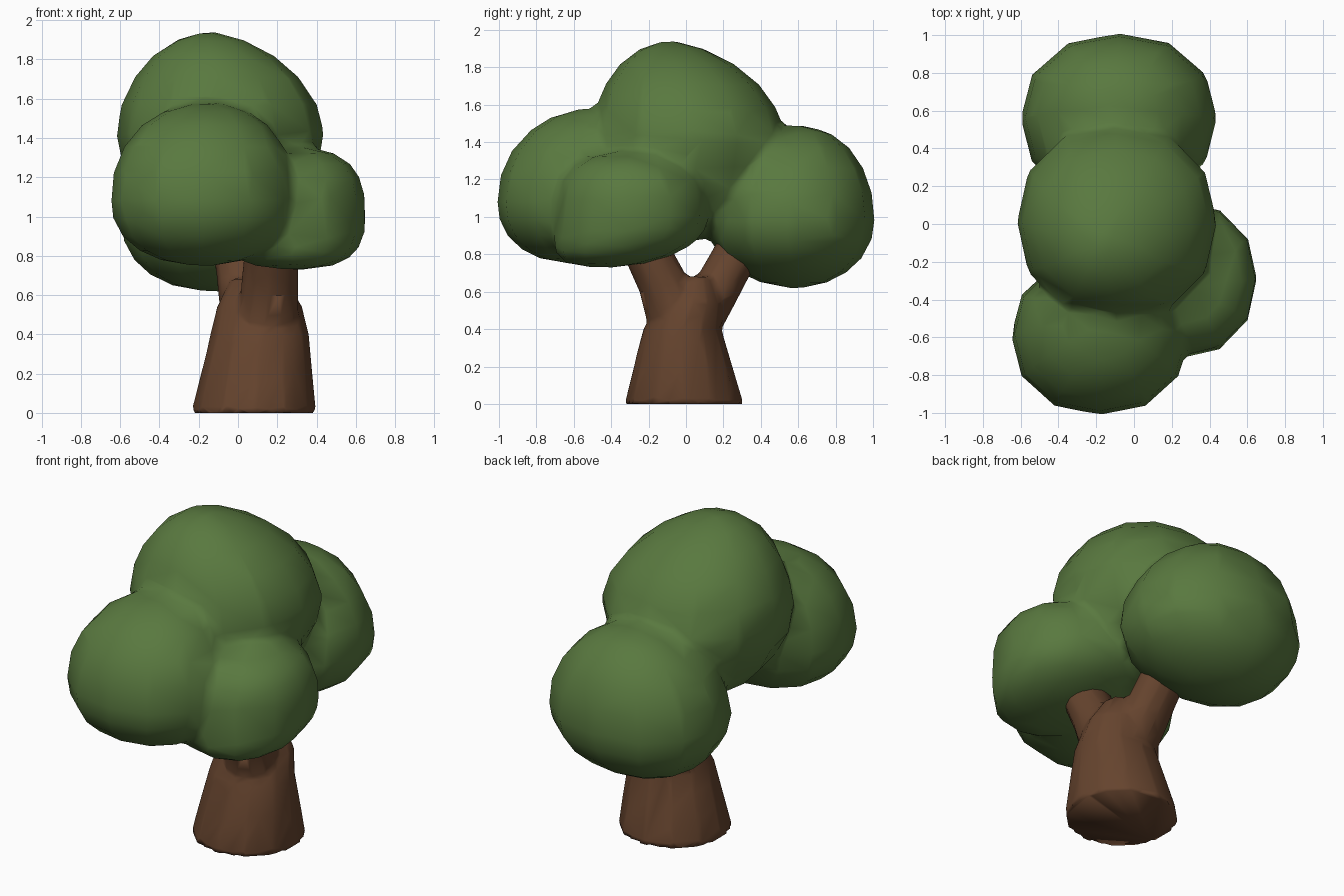
import bpy, bmesh, math

if "Cube" in bpy.data.objects:
    bpy.data.objects.remove(bpy.data.objects["Cube"])


def material(name, rgb):
    mat = bpy.data.materials.new(name)
    mat.use_nodes = True
    mat.diffuse_color = (*rgb, 1)
    mat.node_tree.nodes["Principled BSDF"].inputs["Base Color"].default_value = (*rgb, 1)
    return mat


leaf_green = material("leaf green", (0.1, 0.19, 0.05))
bark_brown = material("bark brown", (0.13, 0.057, 0.027))


def loft(bm, rings, power, sides=12):
    """Closed loft of level rounded rings: centre x, y, z and radii along x and y."""
    loops = []
    for x, y, z, rx, ry in rings:
        loop = []
        for i in range(sides):
            angle = math.tau * i / sides
            c, s = math.cos(angle), math.sin(angle)
            size = (abs(c) ** power + abs(s) ** power) ** (-1 / power)
            loop.append(bm.verts.new((x + rx * size * c, y + ry * size * s, z)))
        loops.append(loop)
    for low, high in zip(loops, loops[1:]):
        for i in range(sides):
            j = (i + 1) % sides
            bm.faces.new((low[i], low[j], high[j], high[i]))
    bm.faces.new(loops[0][::-1])
    bm.faces.new(loops[-1])


def clump(bm, centre, radii, up, down, top_shift=(0, 0), bottom_shift=(0, 0), power=2):
    """Foliage dome above and below its widest level, each end drifting sideways."""
    x, y, z = centre
    rings = []
    steps = 5
    for k in range(-steps, steps + 1):
        t = math.sin(k / steps * math.pi / 2 * 0.93)
        width = (1 - abs(t) ** power) ** (1 / power)
        height, shift = (up, top_shift) if k > 0 else (down, bottom_shift)
        rings.append((x + shift[0] * t * t, y + shift[1] * t * t, z + height * t,
                      radii[0] * width, radii[1] * width))
    loft(bm, rings, power=2.2)


def limb(bm, path, flatten=0):
    """Round limb along x, y, z, radius points, flattening front to back with height."""
    loft(bm, [(x, y, z, r, r * (1 - flatten * z)) for x, y, z, r in path], power=2)


def finish(name, bm, mat, voxel, smoothing, ratio):
    """Melt overlapping pieces into one object, then reduce to broad facets."""
    bmesh.ops.recalc_face_normals(bm, faces=bm.faces[:])
    mesh = bpy.data.meshes.new(name)
    bm.to_mesh(mesh)
    bm.free()
    mesh.materials.append(mat)
    obj = bpy.data.objects.new(name, mesh)
    bpy.context.collection.objects.link(obj)
    remesh = obj.modifiers.new("merge", "REMESH")
    remesh.mode = "VOXEL"
    remesh.voxel_size = voxel
    remesh.use_smooth_shade = True
    smooth = obj.modifiers.new("soften", "SMOOTH")
    smooth.iterations = smoothing
    obj.modifiers.new("facets", "DECIMATE").ratio = ratio


# Foliage: front, crown, side and rear clumps
bm = bmesh.new()
clump(bm, centre=(-0.18, -0.59, 1.08), radii=(0.47, 0.42), up=0.5, down=0.33,
      top_shift=(0.02, 0.08), power=2.2)
clump(bm, centre=(-0.09, 0.01, 1.42), radii=(0.53, 0.52), up=0.52, down=0.55,
      top_shift=(-0.06, -0.1), power=1.8)
clump(bm, centre=(0.25, -0.29, 1), radii=(0.4, 0.41), up=0.35, down=0.27,
      top_shift=(0.04, -0.02), bottom_shift=(0.04, -0.16), power=2.5)
clump(bm, centre=(-0.08, 0.56, 0.98), radii=(0.52, 0.45), up=0.51, down=0.36,
      top_shift=(0, 0.04), bottom_shift=(-0.06, 0.02))
finish("foliage", bm, leaf_green, voxel=0.03, smoothing=2, ratio=0.04)

# Flared trunk with a front and a back branch
bm = bmesh.new()
limb(bm, [(0.08, -0.01, 0, 0.32), (0.11, -0.02, 0.4, 0.25),
          (0.11, 0.03, 0.54, 0.22), (0.1, 0.05, 0.68, 0.14)], flatten=0.4)
limb(bm, [(0.13, -0.02, 0.4, 0.18), (0.16, -0.1, 0.6, 0.15),
          (0.17, -0.2, 0.8, 0.14), (0.17, -0.3, 1, 0.13)])
limb(bm, [(0.08, 0.03, 0.4, 0.16), (0.03, 0.21, 0.7, 0.14), (-0.02, 0.37, 1, 0.13)])
finish("trunk", bm, bark_brown, voxel=0.02, smoothing=1, ratio=0.06)
